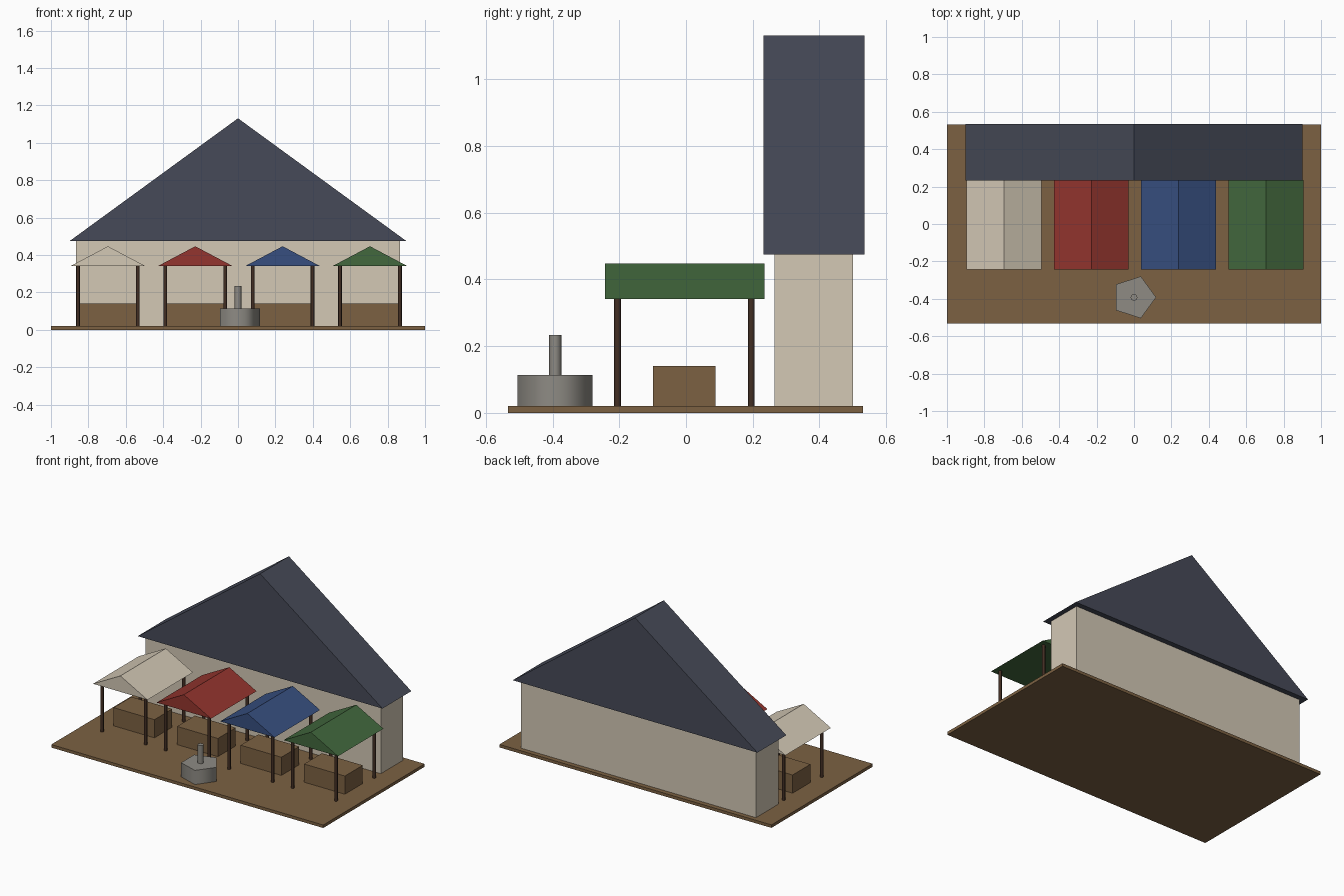
import bpy, bmesh, math

cube = bpy.data.objects.get("Cube")
if cube:
    bpy.data.objects.remove(cube, do_unlink=True)


def material(name, rgb):
    # sRGB bytes to linear
    lin = [((c / 255 + 0.055) / 1.055) ** 2.4 for c in rgb] + [1.0]
    m = bpy.data.materials.new(name)
    m.use_nodes = True
    m.diffuse_color = lin
    m.node_tree.nodes["Principled BSDF"].inputs["Base Color"].default_value = lin
    return m


earth = material("brown wood", (124, 97, 66))
plaster = material("cream", (211, 200, 181))
slate = material("dark slate", (70, 74, 88))
post_brown = material("dark brown", (66, 46, 35))
stone = material("grey stone", (142, 139, 132))
red = material("red cloth", (148, 53, 46))
blue = material("blue cloth", (55, 79, 128))
green = material("green cloth", (66, 104, 61))


def finish(name, bm, mat):
    bmesh.ops.recalc_face_normals(bm, faces=bm.faces)
    me = bpy.data.meshes.new(name)
    bm.to_mesh(me)
    bm.free()
    me.materials.append(mat)
    ob = bpy.data.objects.new(name, me)
    bpy.context.collection.objects.link(ob)
    return ob


def prism(name, outline, y0, y1, mat):
    """Extrude an (x, z) outline from y0 to y1."""
    bm = bmesh.new()
    face = bm.faces.new([bm.verts.new((x, y0, z)) for x, z in outline])
    ext = bmesh.ops.extrude_face_region(bm, geom=[face])
    verts = [v for v in ext["geom"] if isinstance(v, bmesh.types.BMVert)]
    bmesh.ops.translate(bm, verts=verts, vec=(0, y1 - y0, 0))
    return finish(name, bm, mat)


def box(name, x, half, y0, y1, z0, z1, mat):
    return prism(name, [(x - half, z0), (x + half, z0), (x + half, z1), (x - half, z1)], y0, y1, mat)


def gable(name, x, half, y0, y1, z0, z1, mat):
    return prism(name, [(x - half, z0), (x + half, z0), (x, z1)], y0, y1, mat)


def column(name, x, y, r, sides, z0, z1, mat):
    """Upright rod with soft sides and crisp ends; first corner faces +x."""
    bm = bmesh.new()
    ring = [bm.verts.new((x + r * math.cos(a), y + r * math.sin(a), z0))
            for a in (i * math.tau / sides for i in range(sides))]
    ext = bmesh.ops.extrude_face_region(bm, geom=[bm.faces.new(ring)])
    verts = [v for v in ext["geom"] if isinstance(v, bmesh.types.BMVert)]
    bmesh.ops.translate(bm, verts=verts, vec=(0, 0, z1 - z0))
    ob = finish(name, bm, mat)
    bpy.ops.object.select_all(action="DESELECT")
    ob.select_set(True)
    bpy.context.view_layer.objects.active = ob
    bpy.ops.object.shade_smooth_by_angle(angle=math.radians(80))
    return ob


GROUND = 0.02

# Ground and hall
box("ground", 0, 1.0, -0.533, 0.531, 0, GROUND, earth)
box("hall_walls", 0, 0.865, 0.265, 0.5, GROUND, 0.475, plaster)
gable("hall_roof", 0, 0.9, 0.232, 0.535, 0.475, 1.131, slate)

# Four market stalls
for i, (label, cloth) in enumerate([("cream", plaster), ("red", red), ("blue", blue), ("green", green)]):
    x = 0.005 + (i - 1.5) * 0.467
    gable(label + "_awning", x, 0.2, -0.243, 0.235, 0.341, 0.447, cloth)
    box(label + "_counter", x, 0.15, -0.099, 0.088, GROUND, 0.141, earth)
    for sx, side in ((-1, "right"), (1, "left")):
        for y, end in ((-0.205, "front"), (0.196, "back")):
            column(f"{label}_post_{end}_{side}", x + sx * 0.16, y, 0.01, 8, GROUND, 0.341, post_brown)

# Fountain
column("fountain_basin", 0, -0.392, 0.118, 5, GROUND, 0.114, stone)
column("fountain_spout", 0, -0.392, 0.0185, 8, 0.114, 0.234, stone)
